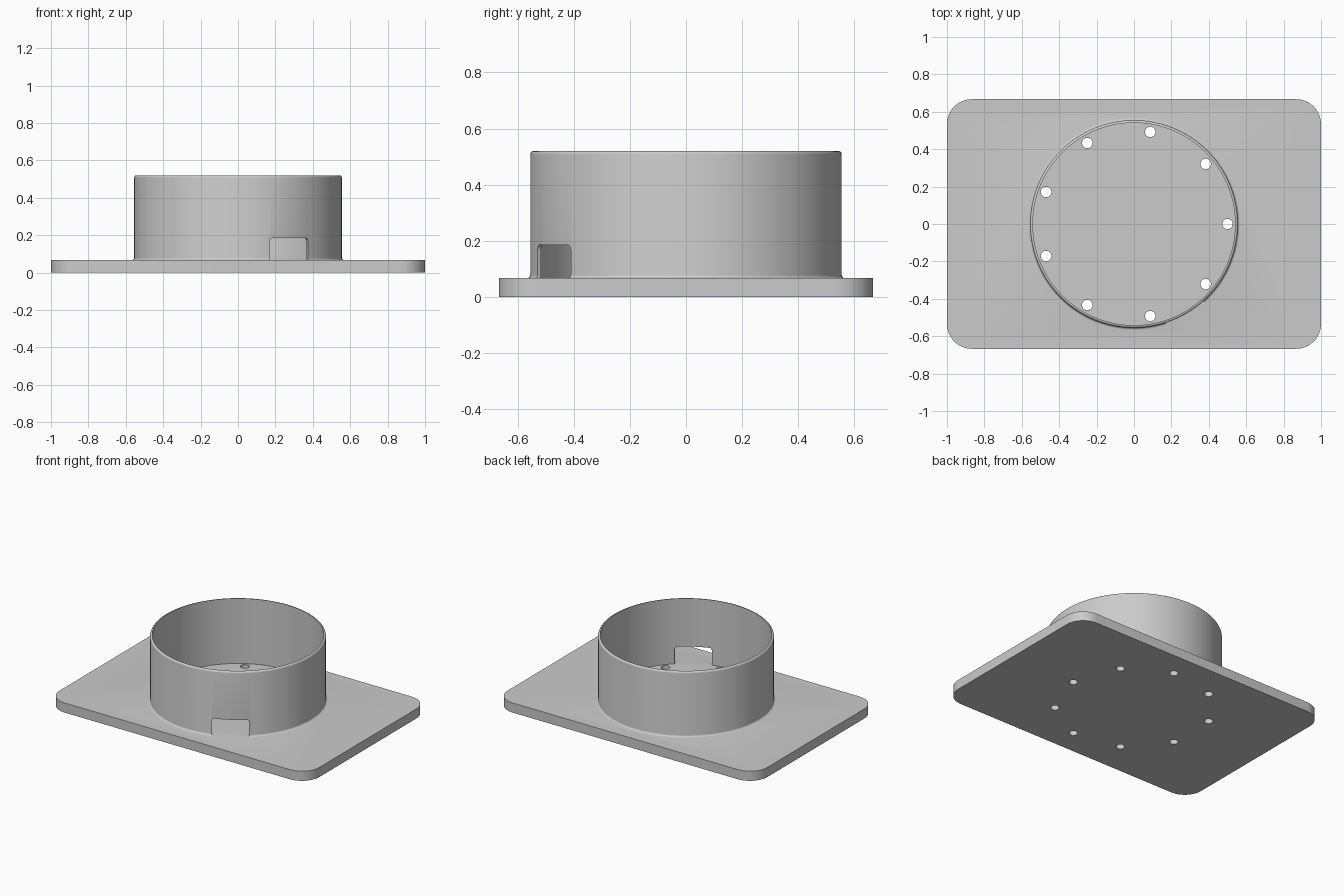
import bpy, bmesh
from math import sin, cos, pi, radians
from mathutils import Matrix, Vector

if "Cube" in bpy.data.objects:
    bpy.data.objects.remove(bpy.data.objects["Cube"])

PLATE_Z = 0.067


def make_object(name, bm):
    bmesh.ops.recalc_face_normals(bm, faces=bm.faces)
    mesh = bpy.data.meshes.new(name)
    bm.to_mesh(mesh)
    bm.free()
    obj = bpy.data.objects.new(name, mesh)
    bpy.context.collection.objects.link(obj)
    return obj


def boolean(target, other, operation):
    mod = target.modifiers.new("boolean", 'BOOLEAN')
    mod.operation = operation
    mod.solver = 'EXACT'
    mod.object = other
    bpy.context.view_layer.objects.active = target
    bpy.ops.object.modifier_apply(modifier=mod.name)
    bpy.data.objects.remove(other)


def arc(cx, cz, r, a0, a1, n):
    return [(cx + r * cos(radians(a0 + (a1 - a0) * i / n)),
             cz + r * sin(radians(a0 + (a1 - a0) * i / n))) for i in range(n + 1)]


def prism(bm, outline, z0, z1, matrix=Matrix()):
    low = [bm.verts.new(matrix @ Vector((x, y, z0))) for x, y in outline]
    high = [bm.verts.new(matrix @ Vector((x, y, z1))) for x, y in outline]
    bm.faces.new(low)
    bm.faces.new(high)
    n = len(outline)
    for i in range(n):
        j = (i + 1) % n
        bm.faces.new((low[i], low[j], high[j], high[i]))


# Base plate with rounded corners
r = 0.133
hx, hy = 1 - r, 0.667 - r
outline = (arc(hx, hy, r, 0, 90, 12) + arc(-hx, hy, r, 90, 180, 12)
           + arc(-hx, -hy, r, 180, 270, 12) + arc(hx, -hy, r, 270, 360, 12))
bm = bmesh.new()
prism(bm, outline, 0, PLATE_Z)
plate = make_object("flanged_collar", bm)

# Circle of nine through holes
bm = bmesh.new()
for k in range(9):
    a = k * 2 * pi / 9
    prism(bm, arc(0.5 * cos(a), 0.5 * sin(a), 0.028, 0, 348.75, 31), -0.1, 0.2)
boolean(plate, make_object("hole_cutter", bm), 'DIFFERENCE')

# Thin collar: lathed profile with rounded rim and a fillet at the foot
inner, outer, top, f = 0.541, 0.555, 0.52, 0.012
profile = ([(inner, 0.03), (inner, top)] + arc(outer - f, top - f, f, 90, 0, 5)
           + arc(outer + f, PLATE_Z + f, f, 180, 270, 5) + [(outer + f, 0.03)])
steps = 128
bm = bmesh.new()
rings = [[bm.verts.new((x * cos(2 * pi * s / steps), x * sin(2 * pi * s / steps), z))
          for x, z in profile] for s in range(steps)]
for s in range(steps):
    a, b = rings[s], rings[(s + 1) % steps]
    for i in range(len(profile)):
        j = (i + 1) % len(profile)
        bm.faces.new((a[i], b[i], b[j], a[j]))
collar = make_object("collar", bm)

# Notch at the foot of the collar, rounded at its upper corners
w, notch_top, c = 0.118, 0.185, 0.017
notch = ([(-w, PLATE_Z - 0.001), (w, PLATE_Z - 0.001)]
         + arc(w - c, notch_top - c, c, 0, 90, 5) + arc(c - w, notch_top - c, c, 90, 180, 5))
bm = bmesh.new()
prism(bm, notch, 0.35, 0.75,
      Matrix.Rotation(radians(30), 4, 'Z') @ Matrix.Rotation(radians(90), 4, 'X'))
boolean(collar, make_object("notch_cutter", bm), 'DIFFERENCE')

# Join collar to plate
boolean(plate, collar, 'UNION')
bpy.ops.object.select_all(action='DESELECT')
plate.select_set(True)
bpy.context.view_layer.objects.active = plate
bpy.ops.object.shade_smooth_by_angle(angle=radians(30))
